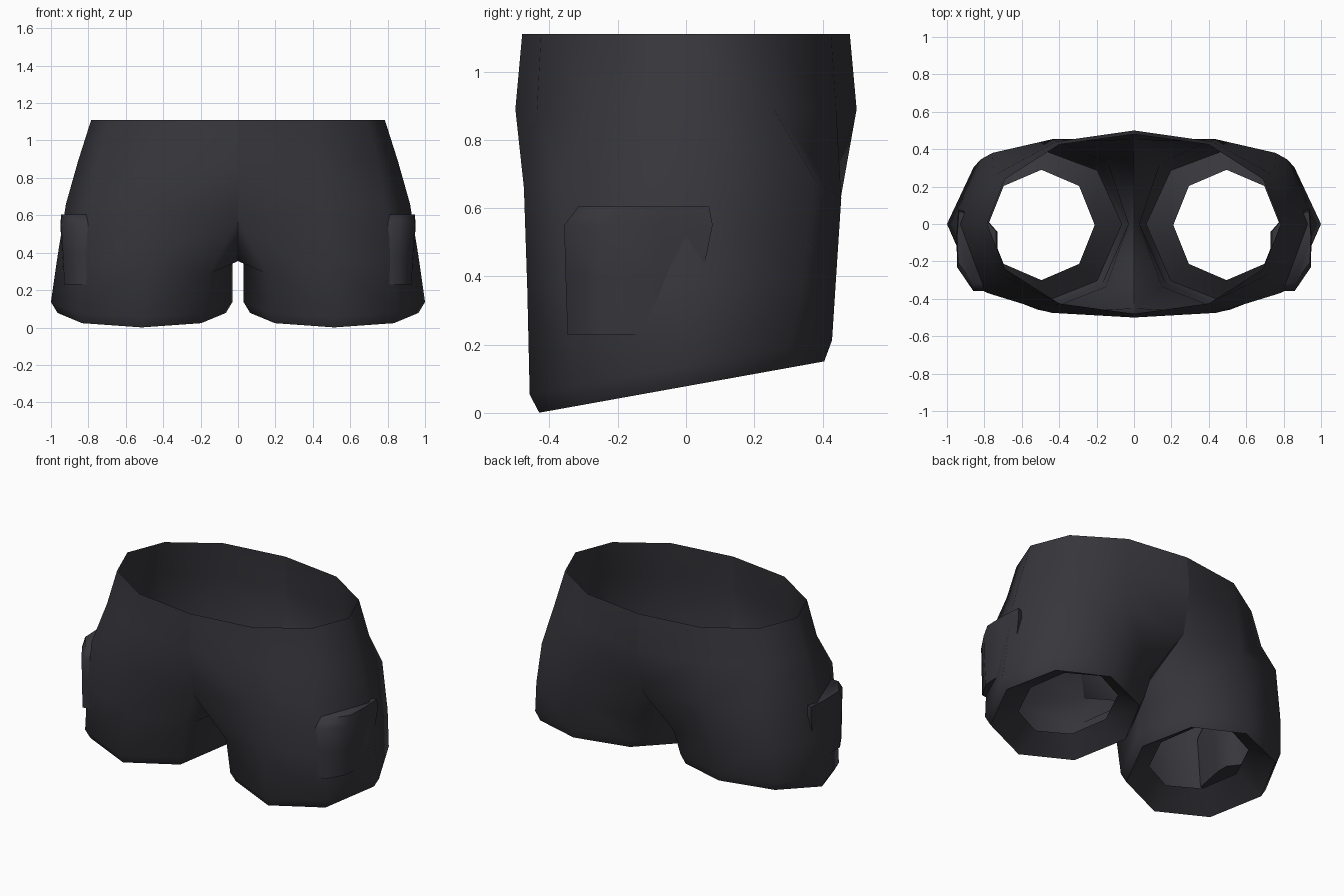
import bpy, bmesh, math

cube = bpy.data.objects.get("Cube")
if cube:
    bpy.data.objects.remove(cube, do_unlink=True)

# Dark cloth used throughout
cloth = bpy.data.materials.new("charcoal cloth")
cloth.use_nodes = True
colour = (0.037, 0.037, 0.045, 1)
cloth.diffuse_color = colour
bsdf = cloth.node_tree.nodes["Principled BSDF"]
bsdf.inputs["Base Color"].default_value = colour
bsdf.inputs["Roughness"].default_value = 0.9


def finish(bm, name, angle):
    """Turn a left half into a mirrored, smooth shaded object."""
    bmesh.ops.recalc_face_normals(bm, faces=bm.faces)
    mesh = bpy.data.meshes.new(name)
    bm.to_mesh(mesh)
    bm.free()
    mesh.materials.append(cloth)
    obj = bpy.data.objects.new(name, mesh)
    bpy.context.collection.objects.link(obj)
    mod = obj.modifiers.new("mirror", 'MIRROR')
    mod.use_mirror_merge = False  # keeps the centre seam crisp
    bpy.ops.object.select_all(action='DESELECT')
    obj.select_set(True)
    bpy.context.view_layer.objects.active = obj
    bpy.ops.object.modifier_apply(modifier="mirror")
    bpy.ops.object.shade_smooth_by_angle(angle=math.radians(angle))


def bridge(bm, a, b, closed):
    n = len(a)
    for i in range(n if closed else n - 1):
        j = (i + 1) % n
        bm.faces.new((a[i], a[j], b[j], b[i]))


# Shorts: half rings run from front centre, round the outside, to back centre
bm = bmesh.new()


def ring(points):
    return [bm.verts.new(p) for p in points]


waist = ring([(0, -.48, 1.11), (.40, -.425, 1.11), (.69, -.24, 1.11), (.785, 0, 1.11),
              (.69, .24, 1.11), (.40, .425, 1.11), (0, .48, 1.11)])
hip = ring([(0, -.5, .89), (.42, -.437, .88), (.75, -.255, .89), (.855, 0, .89),
            (.75, .258, .89), (.42, .44, .89), (0, .5, .89)])
thigh = ring([(0, -.45, .58), (.44, -.475, .66), (.78, -.37, .68), (.92, 0, .66),
              (.757, .38, .68), (.43, .455, .63), (0, .45, .61)])
crotch = bm.verts.new((0, 0, .355))
bridge(bm, waist, hip, False)
bridge(bm, hip, thigh, False)

# Leg: same columns, closed by the inner seam
leg = ring([(.15, -.335, .29), (.48, -.465, .36), (.825, -.348, .37), (.965, 0, .38),
            (.82, .345, .40), (.48, .44, .40), (.14, .325, .34), (.03, 0, .345)])


def hem_ring(cx, cy, rx, front, back, lift):
    """Eight points on the slanted plane of the leg opening."""
    pts = []
    for i in range(8):
        a = math.radians(-135 + 45 * i)
        x = cx + rx * math.cos(a)
        y = cy + (back if math.sin(a) > 0 else front) * math.sin(a)
        pts.append((x, y, .078 + .18 * y + lift))
    return ring(pts)


hem = hem_ring(.515, 0, .485, .458, .428, .058)
edge = hem_ring(.515, 0, .45, .43, .405, 0)
opening = hem_ring(.495, -.005, .285, .295, .295, .085)
loops = [thigh + [crotch], leg, hem, edge, opening]
for upper, lower in zip(loops, loops[1:]):
    bridge(bm, upper, lower, True)
finish(bm, "shorts", 75)

# Side pockets: a tapered pouch sunk into the outside of each leg
bm = bmesh.new()
outline = [(.78, -.355), (.86, -.355), (.945, -.23), (.95, -.07), (.94, .08),
           (.80, .04), (.73, -.04), (.73, -.13)]


def pocket_ring(z, sx, sy, front):
    return ring([(.86 + (x - .86) * sx, front + (y + .355) * sy, z) for x, y in outline])


levels = [pocket_ring(.605, .95, .88, -.315), pocket_ring(.55, 1, 1, -.357),
          pocket_ring(.40, .9, .92, -.353), pocket_ring(.23, .8, .9, -.347)]
for upper, lower in zip(levels, levels[1:]):
    bridge(bm, upper, lower, True)
bm.faces.new(levels[0])
bm.faces.new(levels[-1])
finish(bm, "side_pockets", 65)
